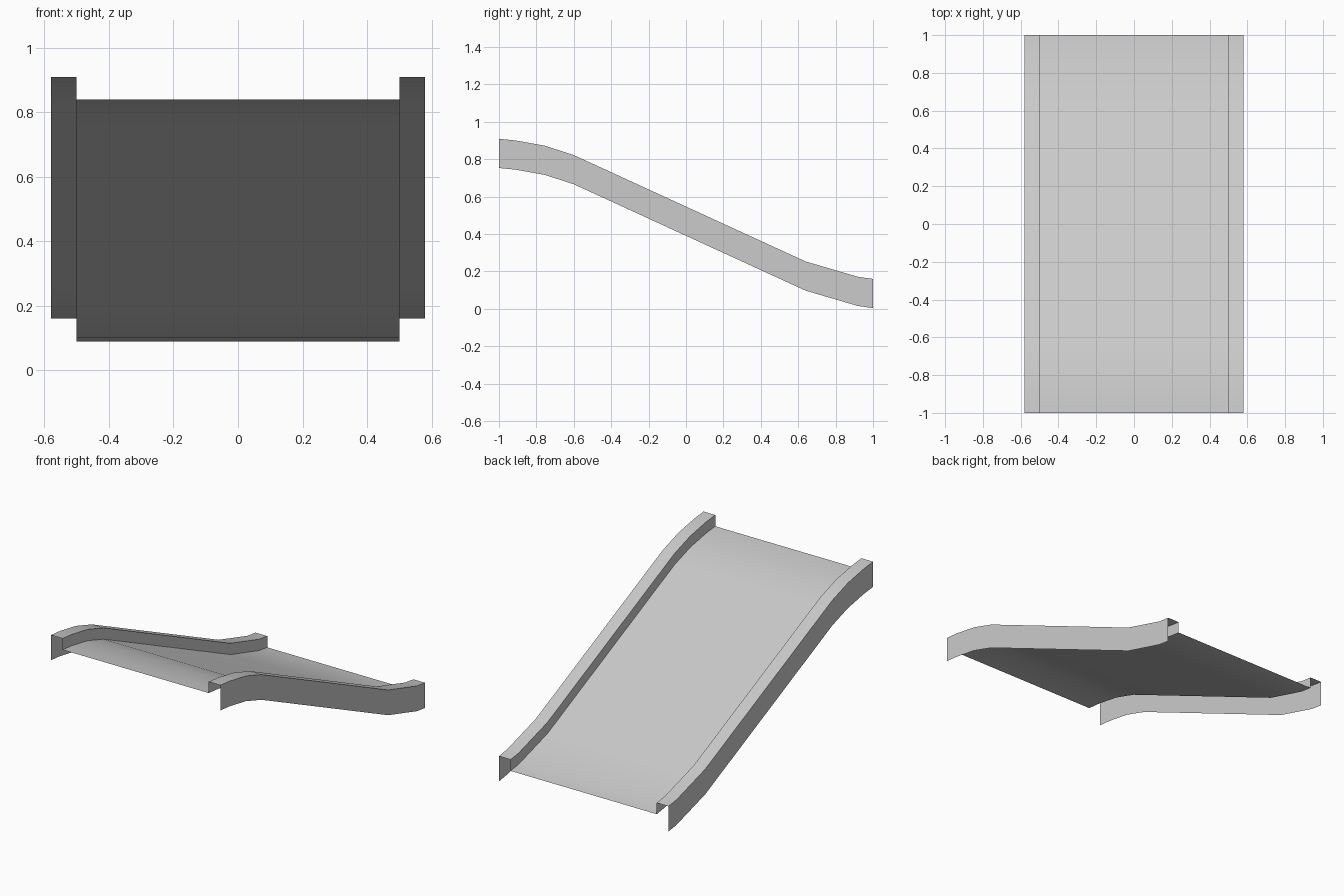
import bpy, bmesh

if "Cube" in bpy.data.objects:
    bpy.data.objects.remove(bpy.data.objects["Cube"])

# Side profile of the rail top: (y, z)
PATH = [(-1, 0.909), (-0.91, 0.9), (-0.755, 0.872), (-0.6, 0.822),
        (0.64, 0.253), (0.92, 0.171), (1, 0.16)]


def sweep(name, section):
    """Sweep an open (x, z offset) section, listed left to right, along PATH."""
    bm = bmesh.new()
    rows = [[bm.verts.new((x, y, z + dz)) for x, dz in section] for y, z in PATH]
    for a, b in zip(rows, rows[1:]):
        for i in range(len(section) - 1):
            bm.faces.new((a[i], a[i + 1], b[i + 1], b[i]))
    mesh = bpy.data.meshes.new(name)
    bm.to_mesh(mesh)
    bm.free()
    obj = bpy.data.objects.new(name, mesh)
    bpy.context.collection.objects.link(obj)
    bpy.ops.object.select_all(action='DESELECT')
    obj.select_set(True)
    bpy.context.view_layer.objects.active = obj
    bpy.ops.object.shade_smooth_by_angle()
    return obj


# Sloping slide floor, a single thin sheet
sweep("slide_floor", [(-0.5, -0.07), (0.5, -0.07)])

# Open-bottomed side rails: inner lip, flat top, outer wall
rails = sweep("side_rails", [(0.5, -0.07), (0.5, 0), (0.58, 0), (0.58, -0.156)])
rails.modifiers.new("both_sides", 'MIRROR')
